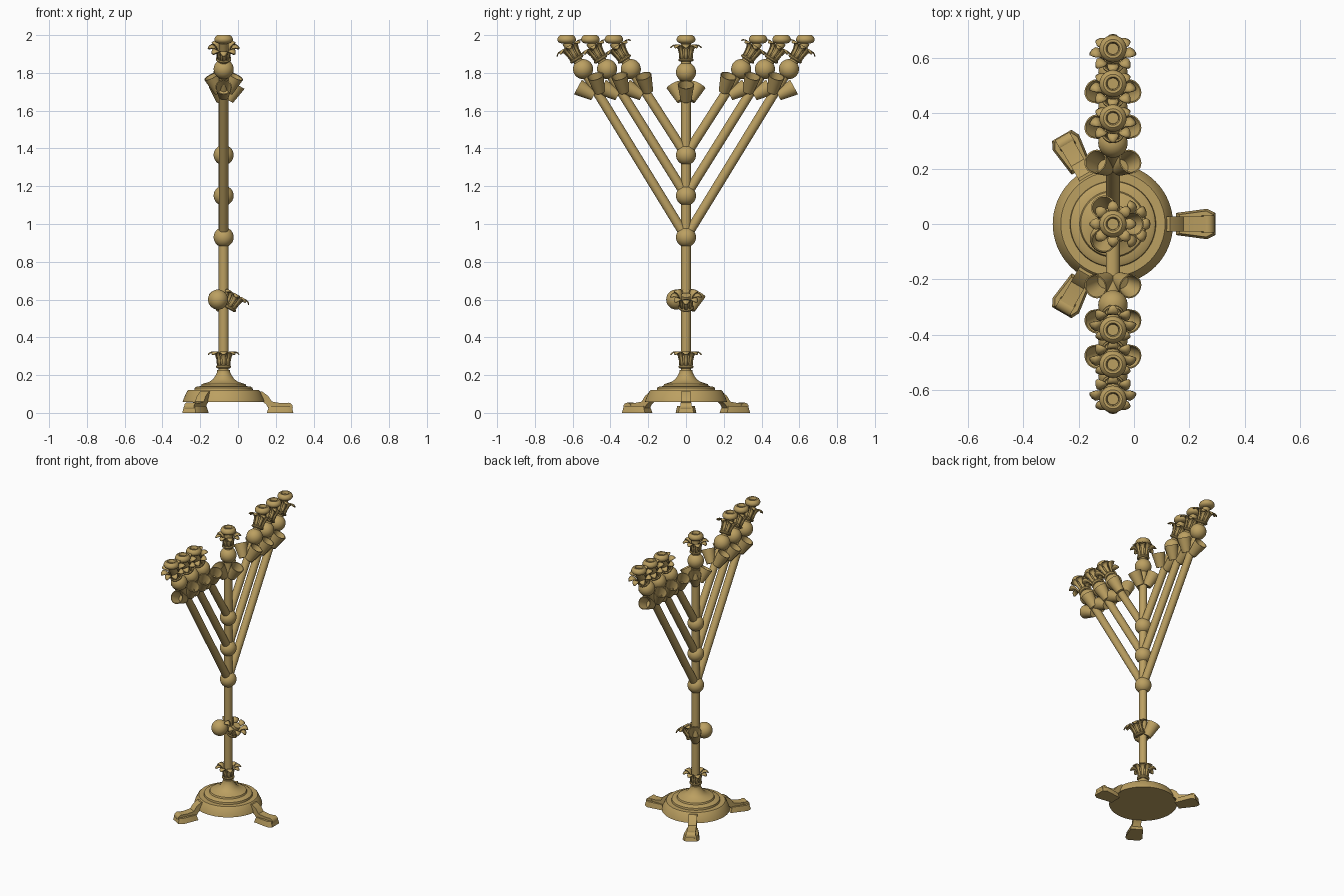
import bpy, bmesh
from math import radians, sin, cos, pi, atan2
from mathutils import Matrix, Vector

if "Cube" in bpy.data.objects:
    bpy.data.objects.remove(bpy.data.objects["Cube"])

AX = -0.076  # x of the vertical stem axis
brass = bpy.data.materials.new("brass")
brass.diffuse_color = (0.50, 0.35, 0.12, 1)
brass.use_nodes = True
brass.node_tree.nodes["Principled BSDF"].inputs["Base Color"].default_value = brass.diffuse_color


def T(x, y, z):
    return Matrix.Translation((x, y, z))


def R(deg, axis):
    return Matrix.Rotation(radians(deg), 4, axis)


def finish(name, bm, M, smooth=35):
    bmesh.ops.recalc_face_normals(bm, faces=bm.faces)
    bm.transform(M)
    me = bpy.data.meshes.new(name)
    bm.to_mesh(me)
    bm.free()
    me.materials.append(brass)
    ob = bpy.data.objects.new(name, me)
    bpy.context.collection.objects.link(ob)
    bpy.ops.object.select_all(action='DESELECT')
    ob.select_set(True)
    bpy.context.view_layer.objects.active = ob
    bpy.ops.object.shade_smooth_by_angle(angle=radians(smooth))
    return ob


def lathe(name, prof, M, n=32):
    """Turn an (r, z) profile that starts and ends on the axis."""
    bm = bmesh.new()
    vs = [bm.verts.new((r, 0, z)) for r, z in prof]
    es = [bm.edges.new(p) for p in zip(vs, vs[1:])]
    bmesh.ops.spin(bm, geom=vs + es, cent=(0, 0, 0), axis=(0, 0, 1), angle=2 * pi, steps=n)
    bmesh.ops.remove_doubles(bm, verts=bm.verts, dist=1e-5)
    return finish(name, bm, M)


def rod(name, r, length, M):
    return lathe(name, [(0, 0), (r, 0), (r, length), (0, length)], M, 24)


def ball(name, M, r=0.053):
    bm = bmesh.new()
    bmesh.ops.create_uvsphere(bm, u_segments=32, v_segments=18, radius=r)
    return finish(name, bm, M)


def prism(name, pts, half, M, taper=1.0):
    """Extrude a 2D outline along local z from -half to +half."""
    bm = bmesh.new()
    cx = sum(p[0] for p in pts) / len(pts)
    lo = [bm.verts.new((x, y, -half)) for x, y in pts]
    hi = [bm.verts.new((cx + (x - cx) * taper, y * taper, half)) for x, y in pts]
    bm.faces.new(lo)
    bm.faces.new(hi)
    for i in range(len(pts)):
        j = (i + 1) % len(pts)
        bm.faces.new((lo[i], lo[j], hi[j], hi[i]))
    return finish(name, bm, M)


# Flower: collar ring, core, and eight petals that rise and flare out
PETAL = [(.032, .01, .010), (.035, .045, .009), (.041, .068, .011), (.052, .083, .018),
         (.065, .087, .020), (.076, .081, .014), (.082, .073, .005)]


def flower(name, M):
    lathe(name + "_collar", [(0, 0), (.032, 0), (.040, .006), (.040, .012), (.032, .018), (0, .018)], M)
    rod(name + "_core", .025, .085, M)
    bm = bmesh.new()
    for k in range(8):
        rot = R(45 * k, 'Z')
        rows = [[bm.verts.new(rot @ Vector((r - 0.15 * w * abs(s), s * w, z))) for s in (-1, 0, 1)]
                for r, z, w in PETAL]
        for a, b in zip(rows, rows[1:]):
            for i in range(2):
                bm.faces.new((a[i], a[i + 1], b[i + 1], b[i]))
    ob = finish(name + "_petals", bm, M, 50)
    mod = ob.modifiers.new("thickness", 'SOLIDIFY')
    mod.thickness = .006
    mod.offset = 0


CUP = [(0, 0), (.028, 0), (.044, .095), (.039, .095), (.027, .02), (0, .02)]
CAP = [(0, 0), (.026, 0), (.042, .006), (.049, .016), (.049, .026), (.043, .038), (.034, .045),
       (.025, .045), (.021, .038), (.020, .028), (0, .028)]


def tilted(M, ang):
    """Frame for an ornament leaning outward from a shaft."""
    return M @ R(ang, 'Z') @ T(.025, 0, 0) @ R(30, 'Y')


def top_ornaments(name, M, tip):
    ball(name + "_ball", M)
    flower(name + "_flower", M @ T(0, 0, .055))
    for k in range(3):
        lathe(f"{name}_cup_{k + 1}", CUP, tilted(M @ T(0, 0, -.149), 120 * k))
    p = M @ Vector((0, 0, tip))
    lathe(name + "_lamp", CAP, T(p.x, p.y, 1.955))


# Stepped round base
lathe("base", [(0, .058), (.217, .058), (.212, .075), (.195, .112), (.188, .12), (.155, .12),
               (.153, .133), (.143, .139), (.12, .142), (.116, .152), (.10, .157), (.075, .165),
               (.055, .18), (.042, .2), (.034, .217), (.034, .228), (0, .228)], T(AX, 0, 0), 64)

# Three scroll feet
LEG = [(.17, .112), (.205, .112), (.235, .09), (.255, .06), (.30, .052), (.345, .052),
       (.345, .01), (.245, .01), (.225, .045), (.205, .06), (.17, .06)]
SOLE = [(.228, -.04), (.34, -.055), (.369, -.04), (.369, .04), (.34, .055), (.228, .04)]
for k in range(3):
    F = T(AX, 0, 0) @ R(120 * k, 'Z')
    prism(f"foot_{k + 1}_leg", LEG, .027, F @ R(90, 'X'))
    prism(f"foot_{k + 1}_sole", SOLE, .018, F @ T(0, 0, .018), .85)
    rod(f"foot_{k + 1}_scroll", .024, .06, F @ T(.342, .03, .03) @ R(90, 'X'))

# Central stem with its flower, cluster and branch balls
rod("stem", .026, 1.75, T(AX, 0, .21))
flower("stem_flower", T(AX, 0, .235))
C = T(AX, 0, .55)
flower("cluster_flower", tilted(C, 0))
lathe("cluster_cup", CUP, tilted(C, 120))
ball("cluster_ball", T(AX, 0, .6) @ R(240, 'Z') @ T(.06, 0, 0))
top_ornaments("centre", T(AX, 0, 1.804), .15)

# Three pairs of slanted branches
for i, (z0, y) in enumerate([(.93, .545), (1.15, .418), (1.365, .292)]):
    ball(f"stem_ball_{i + 1}", T(AX, 0, z0))
    lean = atan2(y, 1.82 - z0)
    length = Vector((y, 1.82 - z0)).length + .168
    for side, s in (("right", 1), ("left", -1)):
        rot = R(90 * s, 'Z') @ Matrix.Rotation(lean, 4, 'Y')
        rod(f"branch_{side}_{i + 1}", .025, length, T(AX, 0, z0) @ rot)
        top_ornaments(f"{side}_{i + 1}", T(AX, s * y, 1.82) @ rot, .166)
